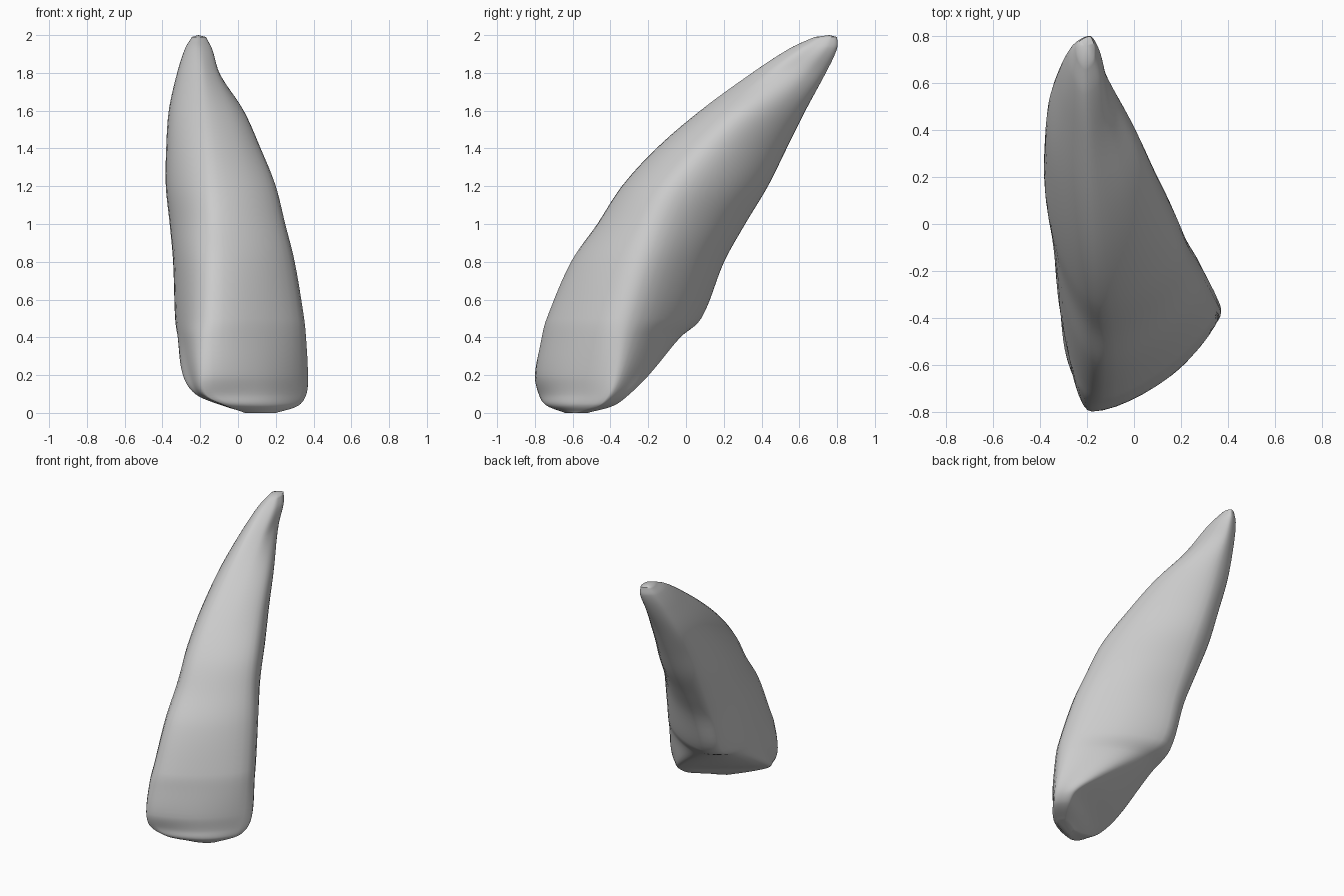
import bpy
import bmesh
import math
from mathutils import Vector

cube = bpy.data.objects.get("Cube")
if cube:
    bpy.data.objects.remove(cube, do_unlink=True)

# Cross-sections: height, then x, y of the front ridge, left ridge, back ridge, right ridge
SECTIONS = [
    (0.0, .04, -.64, .2, -.57, .17, -.52, .06, -.57),
    (.04, -.06, -.74, .32, -.46, .25, -.38, -.08, -.62),
    (.1, -.17, -.78, .36, -.41, .26, -.3, -.22, -.64),
    (.2, -.18, -.8, .37, -.38, .15, -.2, -.28, -.5),
    (.4, -.18, -.76, .36, -.35, -.1, -.03, -.3, -.18),
    (.5, -.17, -.73, .35, -.33, -.18, .08, -.31, .01),
    (.8, -.16, -.6, .3, -.24, -.19, .2, -.32, .14),
    (1.0, -.16, -.46, .25, -.17, -.19, .31, -.34, .25),
    (1.2, -.17, -.33, .2, -.07, -.19, .43, -.36, .36),
    (1.4, -.18, -.15, .12, .1, -.2, .53, -.36, .46),
    (1.6, -.19, .08, .03, .3, -.2, .63, -.35, .57),
    (1.8, -.2, .35, -.1, .54, -.2, .74, -.31, .68),
    (1.93, -.21, .55, -.14, .69, -.19, .8, -.27, .75),
    (1.99, -.21, .68, -.17, .74, -.19, .8, -.24, .77),
]
TIP = Vector((-.21, .76, 2))
STEPS = 6


def spline(a, b, c, d, t):
    """Smooth point between b and c, with tangents scaled to the spacing."""
    span = (c - b).length
    leave = (c - a) * span / (span + (b - a).length)
    arrive = (d - b) * span / (span + (d - c).length)
    return (b * (2 * t ** 3 - 3 * t ** 2 + 1) + c * (3 * t ** 2 - 2 * t ** 3)
            + leave * (t ** 3 - 2 * t ** 2 + t) + arrive * (t ** 3 - t ** 2))


def bulged_middle(start, end, amount):
    """Midpoint of an edge, pushed outwards by a share of its length."""
    edge = end - start
    return (start + end) / 2 + Vector((edge.y, -edge.x, 0)) * amount


def outline(section):
    """Closed rounded outline through the ridges, rounder towards the tip."""
    z, *flat = section
    front, left, back, right = [Vector((x, y, z)) for x, y in zip(flat[::2], flat[1::2])]
    keys = [front, bulged_middle(front, left, 0.11 + 0.05 * z),
            left, bulged_middle(left, back, 0.12),
            back, right, bulged_middle(right, front, 0.08 + 0.04 * z)]
    n = len(keys)
    return [spline(keys[i - 1], keys[i], keys[(i + 1) % n], keys[(i + 2) % n], s / STEPS)
            for i in range(n) for s in range(STEPS)]


def loft(outlines):
    """Smoothly interpolated rings running through the outlines."""
    last = len(outlines) - 1
    rings = []
    for i in range(last):
        four = [outlines[min(max(i + k, 0), last)] for k in (-1, 0, 1, 2)]
        for s in range(STEPS):
            rings.append([spline(*points, s / STEPS) for points in zip(*four)])
    rings.append(outlines[last])
    return rings


# Curved tooth body
bm = bmesh.new()
rings = [[bm.verts.new(p) for p in ring] for ring in loft([outline(s) for s in SECTIONS])]
count = len(rings[0])
for low, high in zip(rings, rings[1:]):
    for i in range(count):
        j = (i + 1) % count
        bm.faces.new((low[i], low[j], high[j], high[i]))

# Closed base and rounded tip
bm.faces.new(rings[0][::-1])
tip = bm.verts.new(TIP)
for i in range(count):
    bm.faces.new((rings[-1][i], rings[-1][(i + 1) % count], tip))
bmesh.ops.recalc_face_normals(bm, faces=bm.faces)

mesh = bpy.data.meshes.new("tooth")
bm.to_mesh(mesh)
bm.free()
tooth = bpy.data.objects.new("tooth", mesh)
bpy.context.collection.objects.link(tooth)

# Plain grey surface
grey = bpy.data.materials.new("light grey")
grey.use_nodes = True
colour = (0.6, 0.6, 0.6, 1)
grey.diffuse_color = colour
grey.node_tree.nodes["Principled BSDF"].inputs["Base Color"].default_value = colour
mesh.materials.append(grey)

bpy.context.view_layer.objects.active = tooth
tooth.select_set(True)
bpy.ops.object.shade_smooth_by_angle(angle=math.radians(60))
